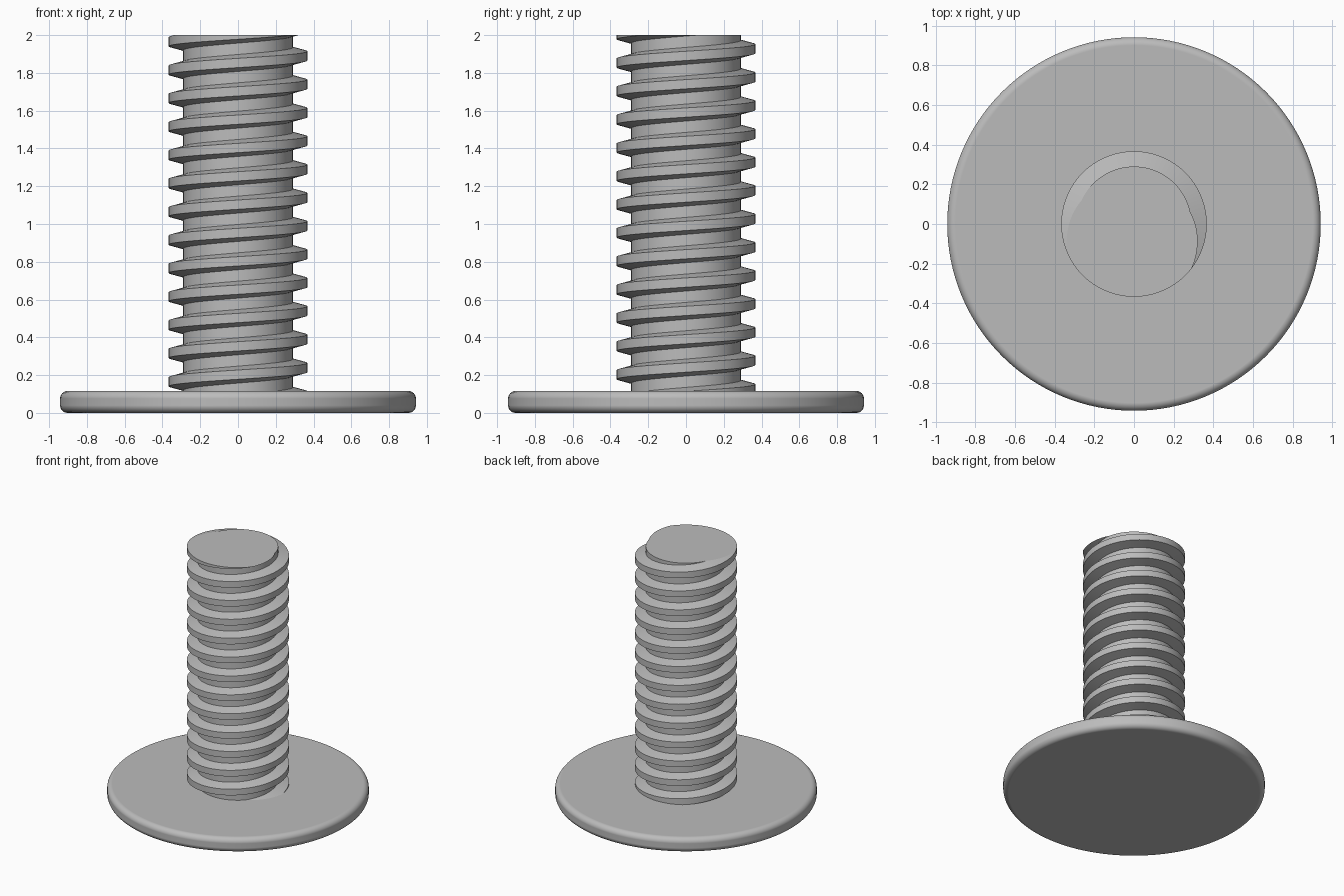
import bpy, bmesh, math
from mathutils import Vector

if "Cube" in bpy.data.objects:
    bpy.data.objects.remove(bpy.data.objects["Cube"])

HEAD_R, HEAD_H, HEAD_FILLET = 0.942, 0.116, 0.04
CORE_R, CREST_R = 0.29, 0.367
PITCH, TOP = 0.15, 2.0
HALF_ROOT, HALF_CREST = 0.045, 0.0245
PHASE = 0.09          # thread centre height on the +x side
STEPS = 96            # segments per turn

steel = bpy.data.materials.new("grey steel")
steel.diffuse_color = (0.5, 0.5, 0.5, 1)
steel.use_nodes = True
steel.node_tree.nodes["Principled BSDF"].inputs["Base Color"].default_value = steel.diffuse_color


def make_object(name, bm):
    bmesh.ops.recalc_face_normals(bm, faces=bm.faces)
    mesh = bpy.data.meshes.new(name)
    bm.to_mesh(mesh)
    bm.free()
    mesh.materials.append(steel)
    obj = bpy.data.objects.new(name, mesh)
    bpy.context.collection.objects.link(obj)
    for poly in mesh.polygons:
        poly.use_smooth = True
    return obj


# Flat round head with filleted rims
bm = bmesh.new()
bmesh.ops.create_cone(bm, cap_ends=True, segments=128, radius1=HEAD_R,
                      radius2=HEAD_R, depth=HEAD_H)
bmesh.ops.translate(bm, verts=bm.verts, vec=(0, 0, HEAD_H / 2))
head = make_object("head", bm)
bevel = head.modifiers.new("rim fillet", 'BEVEL')
bevel.width = HEAD_FILLET
bevel.segments = 6
bevel.limit_method = 'ANGLE'
bevel.harden_normals = True

# Threaded shaft: one pitch of the thread profile swept along a helix
profile = [(CORE_R, -PITCH / 2), (CORE_R, -HALF_ROOT), (CREST_R, -HALF_CREST),
           (CREST_R, HALF_CREST), (CORE_R, HALF_ROOT), (CORE_R, PITCH / 2)]
bm = bmesh.new()
previous = None
for i in range(17 * STEPS + 1):
    a = 2 * math.pi * i / STEPS
    z = PHASE + PITCH * (i / STEPS - 2)
    ring = [bm.verts.new((r * math.cos(a), r * math.sin(a), z + dz))
            for r, dz in profile]
    if previous:
        for k in range(len(profile) - 1):
            bm.faces.new((previous[k], ring[k], ring[k + 1], previous[k + 1]))
    previous = ring
bmesh.ops.remove_doubles(bm, verts=bm.verts, dist=1e-4)

# Cut both ends flat and cap them; the lower end is sunk into the head
for height, direction in ((TOP, 1), (HEAD_H / 2, -1)):
    cut = bmesh.ops.bisect_plane(
        bm, geom=bm.verts[:] + bm.edges[:] + bm.faces[:], dist=1e-6,
        plane_co=Vector((0, 0, height)), plane_no=Vector((0, 0, direction)),
        clear_outer=True)
    rim = [e for e in cut["geom_cut"] if isinstance(e, bmesh.types.BMEdge)]
    bmesh.ops.edgeloop_fill(bm, edges=rim)
shaft = make_object("threaded_shaft", bm)

# Keep the thread edges and the end face crisp
bpy.ops.object.select_all(action='DESELECT')
shaft.select_set(True)
bpy.context.view_layer.objects.active = shaft
bpy.ops.object.shade_smooth_by_angle(angle=math.radians(11))
